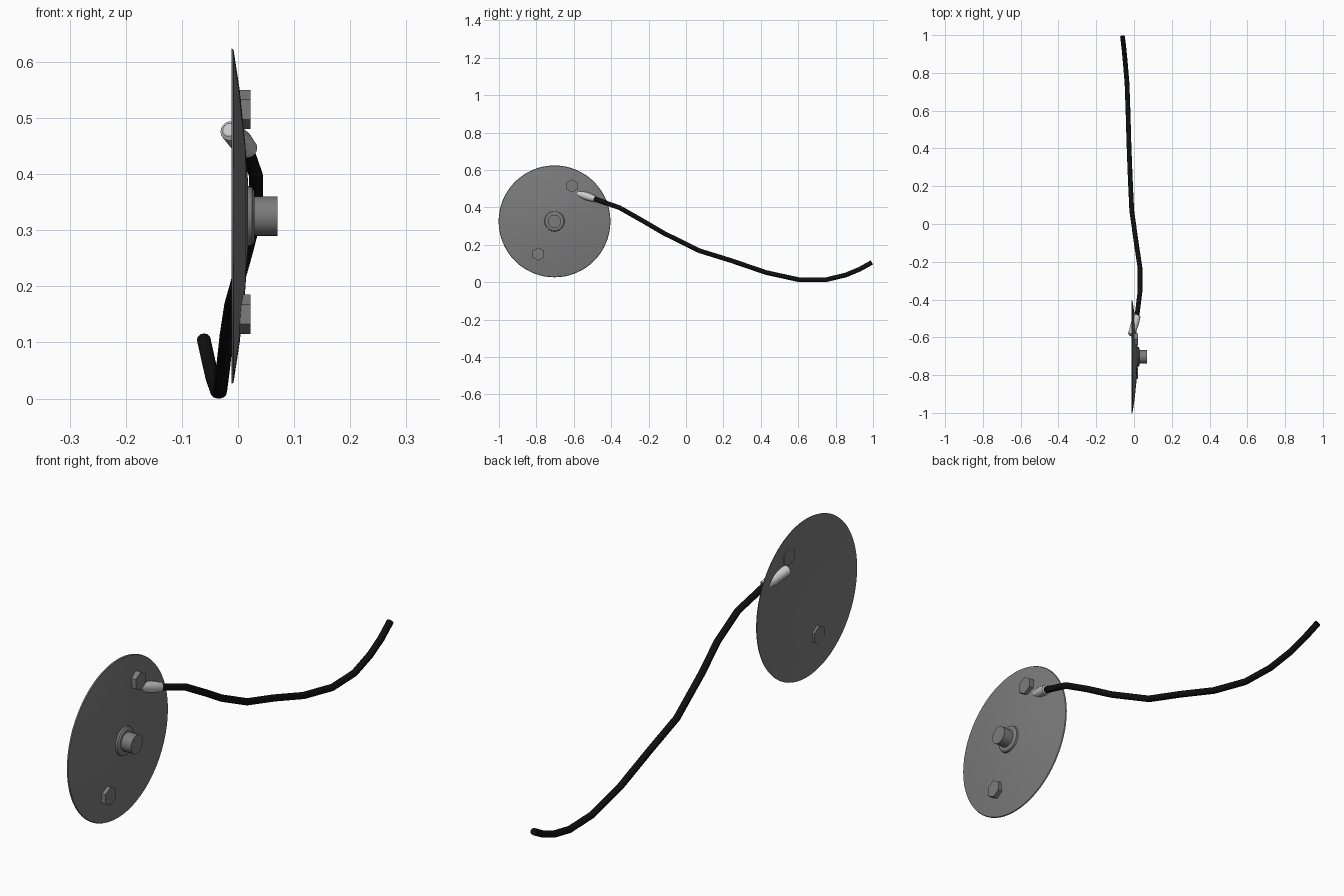
import bpy, bmesh, math
from mathutils import Vector

if "Cube" in bpy.data.objects:
    bpy.data.objects.remove(bpy.data.objects["Cube"])

CY, CZ = -0.703, 0.325  # disc centre


def material(name, c):
    m = bpy.data.materials.new(name)
    m.diffuse_color = (c, c, c, 1)
    m.use_nodes = True
    m.node_tree.nodes["Principled BSDF"].inputs["Base Color"].default_value = m.diffuse_color
    return m


dark = material("dark_metal", 0.2)
black = material("black_rubber", 0.005)


def finish(bm, name, mat=None, smooth=True):
    bmesh.ops.recalc_face_normals(bm, faces=bm.faces)
    me = bpy.data.meshes.new(name)
    bm.to_mesh(me)
    bm.free()
    ob = bpy.data.objects.new(name, me)
    bpy.context.collection.objects.link(ob)
    if mat:
        me.materials.append(mat)
    if smooth:
        bpy.ops.object.select_all(action='DESELECT')
        ob.select_set(True)
        bpy.context.view_layer.objects.active = ob
        bpy.ops.object.shade_smooth_by_angle(angle=math.radians(25))
    return ob


def lathe(name, profile, origin, axis, sides, mat=None, smooth=True):
    """Revolve (distance along axis, radius) pairs around an axis."""
    bm = bmesh.new()
    rot = Vector((0, 0, 1)).rotation_difference(Vector(axis).normalized())
    o = Vector(origin)
    vs = [bm.verts.new(o + rot @ Vector((r, 0, d))) for d, r in profile]
    es = [bm.edges.new(p) for p in zip(vs, vs[1:])]
    bmesh.ops.spin(bm, geom=vs + es, cent=o, axis=rot @ Vector((0, 0, 1)),
                   angle=2 * math.pi, steps=sides)
    bmesh.ops.remove_doubles(bm, verts=bm.verts, dist=1e-5)
    return finish(bm, name, mat, smooth)


X = (1, 0, 0)
centre = (0, CY, CZ)

# Thin dished disc, hollow at the back
lathe("disc", [(0.018, 0), (0.018, 0.06), (0.013, 0.13), (0.003, 0.225),
               (-0.008, 0.297), (-0.012, 0.299), (-0.012, 0.296),
               (-0.001, 0.225), (0.009, 0.13), (0.014, 0.06), (0.014, 0)],
      centre, X, 64, dark)

# Hub collar and stub
lathe("hub_collar", [(0.016, 0), (0.016, 0.054), (0.025, 0.052),
                     (0.029, 0.046), (0.029, 0)], centre, X, 32, dark)
lathe("hub_stub", [(0.02, 0), (0.02, 0.035), (0.07, 0.035), (0.07, 0)],
      centre, X, 32, dark)

# Hexagonal bolts passing through the disc
for name, y, z in (("upper_bolt", -0.61, 0.515), ("lower_bolt", -0.79, 0.15)):
    lathe(name, [(-0.004, 0), (-0.004, 0.035), (0.022, 0.035), (0.022, 0)],
          (0, y, z), X, 6, dark, False)

# Cable ferrule piercing the disc
a, b = Vector((-0.014, -0.585, 0.477)), Vector((0.018, -0.487, 0.445))
n = (b - a).length
lathe("cable_ferrule", [(-0.008, 0), (-0.006, 0.012), (0, 0.018), (n * 0.6, 0.021),
                        (n, 0.017), (n, 0)], a, b - a, 16)

# Hanging cable swept along straight segments
path = [(0.014, -0.50, 0.449), (0.032, -0.355, 0.398), (0.032, -0.233, 0.329),
        (0.014, -0.115, 0.26), (-0.012, 0.072, 0.168), (-0.02, 0.243, 0.115),
        (-0.027, 0.43, 0.051), (-0.032, 0.607, 0.0125), (-0.037, 0.746, 0.0125),
        (-0.046, 0.853, 0.038), (-0.053, 0.928, 0.069), (-0.061, 0.993, 0.105)]
path = [Vector(p) for p in path]
bm = bmesh.new()
SIDES, R = 12, 0.0125
rings = []
for i, p in enumerate(path):
    t = (path[min(i + 1, len(path) - 1)] - path[max(i - 1, 0)]).normalized()
    u = t.cross(Vector((0, 0, 1))).normalized()
    v = u.cross(t)
    rings.append([bm.verts.new(p + R * (u * math.cos(k * math.tau / SIDES)
                                        + v * math.sin(k * math.tau / SIDES)))
                  for k in range(SIDES)])
for r0, r1 in zip(rings, rings[1:]):
    for k in range(SIDES):
        j = (k + 1) % SIDES
        bm.faces.new((r0[k], r0[j], r1[j], r1[k]))
bm.faces.new(rings[0])
bm.faces.new(rings[-1])
finish(bm, "cable", black)
